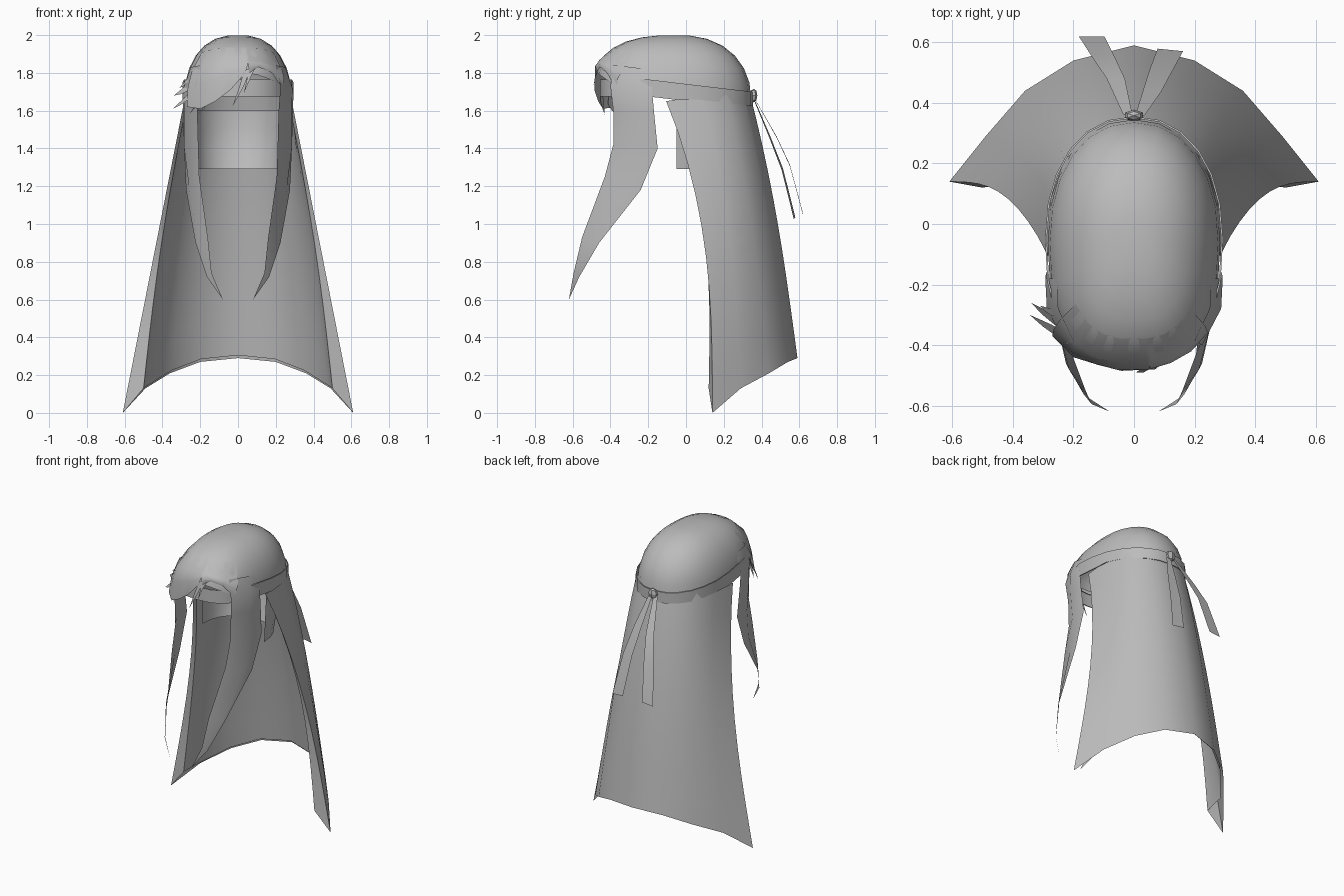
import bpy, bmesh, math
from mathutils import Vector

if "Cube" in bpy.data.objects:
    bpy.data.objects.remove(bpy.data.objects["Cube"])

grey = bpy.data.materials.new("hair_grey")
grey.use_nodes = True
grey.diffuse_color = (0.5, 0.5, 0.5, 1)
grey.node_tree.nodes["Principled BSDF"].inputs["Base Color"].default_value = (0.5, 0.5, 0.5, 1)


def loft(name, rows, closed=False, cap=False, angle=50):
    """Skin a list of equally long point rows."""
    bm = bmesh.new()
    grid = [[bm.verts.new(p) for p in row] for row in rows]
    n = len(grid[0])
    for a, b in zip(grid, grid[1:]):
        for i in range(n if closed else n - 1):
            j = (i + 1) % n
            bm.faces.new((a[i], a[j], b[j], b[i]))
    if cap:
        bm.faces.new(grid[-1])
    bmesh.ops.remove_doubles(bm, verts=bm.verts, dist=0.0005)
    bmesh.ops.recalc_face_normals(bm, faces=bm.faces)
    mesh = bpy.data.meshes.new(name)
    bm.to_mesh(mesh)
    bm.free()
    mesh.materials.append(grey)
    obj = bpy.data.objects.new(name, mesh)
    bpy.context.collection.objects.link(obj)
    bpy.ops.object.select_all(action="DESELECT")
    bpy.context.view_layer.objects.active = obj
    obj.select_set(True)
    bpy.ops.object.shade_smooth_by_angle(angle=math.radians(angle))
    return obj


def ribbon(name, path, widths, across):
    """Flat strand along a path, widened along one direction."""
    d = Vector(across).normalized()
    return loft(name, [[Vector(p) - d * w / 2, Vector(p) + d * w / 2]
                       for p, w in zip(path, widths)])


def outline(a, rx, front, back):
    """Head outline, boxier in front; angle zero is the left side."""
    c, s = math.cos(a), math.sin(a)
    power = 0.92 if s > 0 else 0.78
    mid, ry = (back + front) / 2, (back - front) / 2
    return (rx * math.copysign(abs(c) ** power, c),
            mid + ry * math.copysign(abs(s) ** power, s))


def dome(a, e, grow=0.0):
    """Point on the scalp at a turn and an elevation."""
    x, y = outline(a, 0.285 + grow, -0.47 - grow, 0.345 + grow)
    r = max(math.cos(e), 0) ** 0.8
    rim = 1.67 + 0.13 * max(0, -math.sin(a)) ** 2
    return Vector((x * r, -0.06 + (y + 0.06) * r, rim + (2.0 - rim) * math.sin(e)))


# Scalp: dome whose rim rises over the forehead
SEG = 24
rows = [[dome(math.tau * i / SEG, math.radians(e)) for i in range(SEG)]
        for e in (0, 14, 28, 42, 56, 70, 82)]
loft("scalp_hair", rows, closed=True, cap=True)

# Long back hair: closed shell with folded front edges and an inner layer
TOP = [(0, .335, 1.7), (.14, .295, 1.7), (.23, .21, 1.7), (.275, .08, 1.68), (.285, -.105, 1.65)]
HEM = [(0, .59, .29), (.2, .54, .27), (.36, .44, .21), (.49, .29, .13), (.61, .14, 0)]
BOW = [.025, .025, .03, .05, .09]
FOLD_TOP, FOLD_HEM = (.268, -.09, 1.65), (.5, .12, .13)


def fall(top, hem, t, bow, spread=0.0):
    p = Vector(top).lerp(Vector(hem), t)
    p.y += bow * math.sin(math.pi * t ** .85)
    p.x += spread * math.sin(math.pi * t)
    return p


def mirror(p):
    return Vector((-p[0], p[1], p[2]))


rows = []
for k in range(11):
    t = k / 10
    outer = [fall(a, b, t, w) for a, b, w in zip(TOP, HEM, BOW)]
    inner = [Vector((p.x * .975, p.y - .015, p.z + .015 * t)) for p in outer[:4]]
    fold = fall(FOLD_TOP, FOLD_HEM, t, .09, .022)
    half = outer[1:] + [fold] + inner[:0:-1]
    rows.append([outer[0]] + half + [inner[0]] + [mirror(p) for p in reversed(half)])
loft("back_hair", rows, closed=True, angle=40)

# Nape hair: short curved layer inside the back hair
rows = []
for z, rx, back in ((1.6, .25, .26), (1.51, .245, .26), (1.4, .24, .24), (1.29, .235, .2)):
    row = []
    for i in range(13):
        a = math.pi * i / 12
        row.append((rx * math.cos(a), -.05 + (back + .05) * math.sin(a) ** .8, z))
    rows.append(row)
loft("nape_hair", rows)

# Headband: sloping strip around the head
rows = [[], [], [], []]
for i in range(SEG):
    a = math.tau * i / SEG
    for row, grow, low in zip(rows, (0, .006, .006, 0), (0, 0, 1, 1)):
        x, y = outline(a, .288 + grow, -.45 - grow, .35 + grow)
        top = 1.765 if y < -.2 else 1.765 - .065 * (y + .2) / .55
        row.append((x, y, top - low * (.09 if y < 0 else .075)))
loft("headband", rows, closed=True, angle=30)

# Headband knot and its two tails
bpy.ops.mesh.primitive_uv_sphere_add(segments=6, ring_count=4, location=(0, .358, 1.68))
knot = bpy.context.object
knot.name = "headband_knot"
knot.scale = (.035, .02, .036)
knot.data.materials.append(grey)
ribbon("headband_tail_right", [(-.02, .36, 1.67), (-.06, .48, 1.46), (-.1, .55, 1.31), (-.14, .62, 1.05)],
       (.03, .06, .075, .085), (1, 0, .1))
ribbon("headband_tail_left", [(.02, .36, 1.66), (.06, .44, 1.47), (.09, .51, 1.29), (.12, .575, 1.03)],
       (.03, .06, .075, .085), (1, -.1, -.1))

# Face-framing side locks: back edge, ridge, front edge per row
LOCK = [
    ((.255, -.18, 1.81), (.25, -.28, 1.83), (.2, -.385, 1.84)),
    ((.293, -.18, 1.71), (.288, -.28, 1.72), (.225, -.40, 1.73)),
    ((.292, -.17, 1.6), (.285, -.28, 1.6), (.215, -.385, 1.6)),
    ((.285, -.15, 1.4), (.285, -.26, 1.4), (.21, -.385, 1.42)),
    ((.275, -.24, 1.18), (.26, -.31, 1.2), (.205, -.43, 1.25)),
    ((.225, -.46, .9), (.215, -.48, .91), (.16, -.55, .93)),
    ((.165, -.565, .72), (.16, -.57, .72), (.14, -.595, .74)),
    ((.08, -.62, .6),) * 3,
]
loft("side_lock_left", LOCK)
loft("side_lock_right", [[mirror(p) for p in row] for row in LOCK])


def fringe(name, turns, lower):
    """Sheet that leaves the scalp and hangs to a lower edge."""
    sheet = []
    for turn, low in zip(turns, lower):
        a = math.radians(turn)
        top, mid = dome(a, .75, .002), dome(a, .35, .012)
        brow = mid.lerp(Vector(low), .45) + Vector((math.cos(a), math.sin(a), 0)) * .012
        sheet.append((top, mid, brow, low))
    loft(name, sheet, angle=70)


# Swept fringe from the parting across to the right temple, and a short one on the left
fringe("swept_fringe", (277, 262, 248, 232, 214),
       [(.04, -.48, 1.8), (-.04, -.485, 1.71), (-.12, -.465, 1.65), (-.2, -.44, 1.61), (-.27, -.37, 1.62)])
fringe("short_fringe", (276, 290, 305, 322),
       [(.06, -.475, 1.8), (.11, -.455, 1.83), (.18, -.42, 1.8), (.235, -.37, 1.72)])

# Spiky ends of the fringe
TIPS = [((-.25, -.3, 1.78), (-.31, -.27, 1.72)), ((-.24, -.33, 1.74), (-.34, -.26, 1.68)),
        ((-.23, -.37, 1.7), (-.345, -.3, 1.61)), ((-.19, -.41, 1.67), (-.26, -.37, 1.58)),
        ((-.12, -.45, 1.69), (-.21, -.43, 1.58))]
for n, (a, b) in enumerate(TIPS):
    mid = Vector(a).lerp(Vector(b), .5)
    ribbon(f"fringe_tip_{n + 1}", [a, mid, b], (.08, .055, 0), (.5, .1, .8))

# Loose strands hanging in front of the forehead
ribbon("loose_strand_long", [(.05, -.47, 1.82), (.02, -.49, 1.73), (-.03, -.49, 1.62)], (.035, .025, 0), (1, 0, .2))
ribbon("loose_strand_short", [(.08, -.46, 1.83), (.06, -.48, 1.78), (.03, -.48, 1.69)], (.03, .02, 0), (1, 0, .2))
